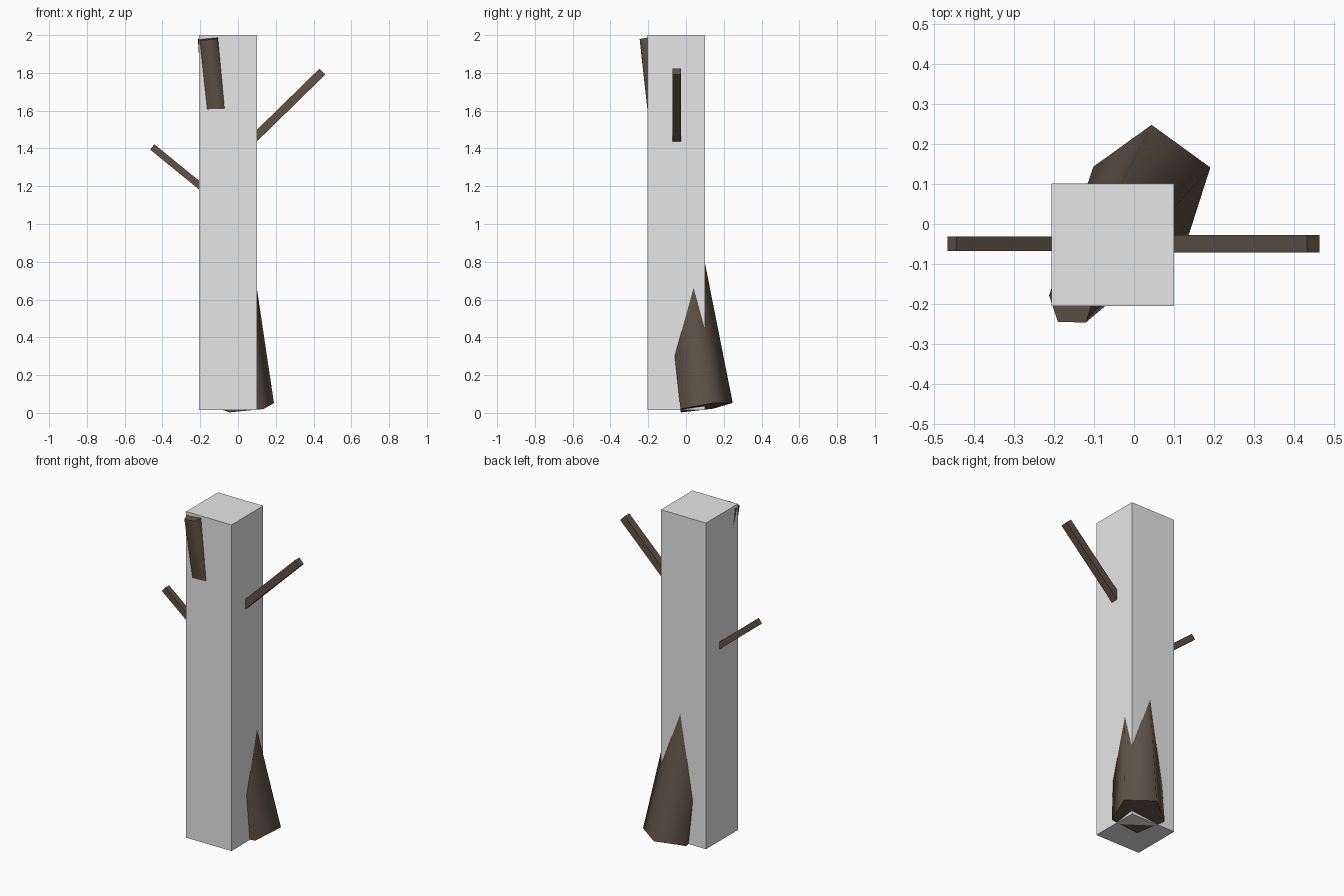
import bpy
import math
from mathutils import Vector

cube = bpy.data.objects.get("Cube")
if cube:
    bpy.data.objects.remove(cube, do_unlink=True)


def make_material(name, colour):
    mat = bpy.data.materials.new(name)
    mat.use_nodes = True
    mat.diffuse_color = colour
    mat.node_tree.nodes["Principled BSDF"].inputs["Base Color"].default_value = colour
    return mat


bark = make_material("dark bark brown", (0.112, 0.084, 0.062, 1))
grey = make_material("plain grey", (0.8, 0.8, 0.8, 1))


def finish(name, mat):
    obj = bpy.context.object
    obj.name = name
    obj.data.materials.append(mat)
    return obj


def aim(obj, direction):
    """Turn local z along the direction, keeping local y as close to world y as possible."""
    z = direction.normalized()
    x = Vector((0, 1, 0)).cross(z).normalized()
    y = z.cross(x)
    obj.rotation_euler = Vector((0, 0, 1)).rotation_difference(z).to_euler()
    return x, y


def branch(name, start, end, width):
    start, end = Vector(start), Vector(end)
    bpy.ops.mesh.primitive_cube_add(size=1, location=(start + end) / 2)
    obj = finish(name, bark)
    obj.scale = (width, width, (end - start).length)
    aim(obj, end - start)
    return obj


# Square post surrounding the leaning log
bpy.ops.mesh.primitive_cube_add(size=1, location=(-0.053, -0.052, 1.0075))
post = finish("square_post", grey)
post.scale = (0.305, 0.305, 1.985)

# Five-sided tapered log, leaning through the post
foot, tip = Vector((0.045, 0.095, 0.03)), Vector((-0.155, -0.197, 1.983))
bpy.ops.mesh.primitive_cone_add(vertices=5, radius1=0.154, radius2=0.06,
                                depth=(tip - foot).length, location=(foot + tip) / 2)
log = finish("leaning_log", bark)
aim(log, tip - foot)
bpy.ops.object.shade_smooth_by_angle(angle=math.radians(80))

# Bare side branches
branch("left_branch", (0.0, -0.049, 1.37), (0.447, -0.049, 1.807), 0.044)
branch("right_branch", (-0.08, -0.049, 1.103), (-0.454, -0.049, 1.408), 0.036)
